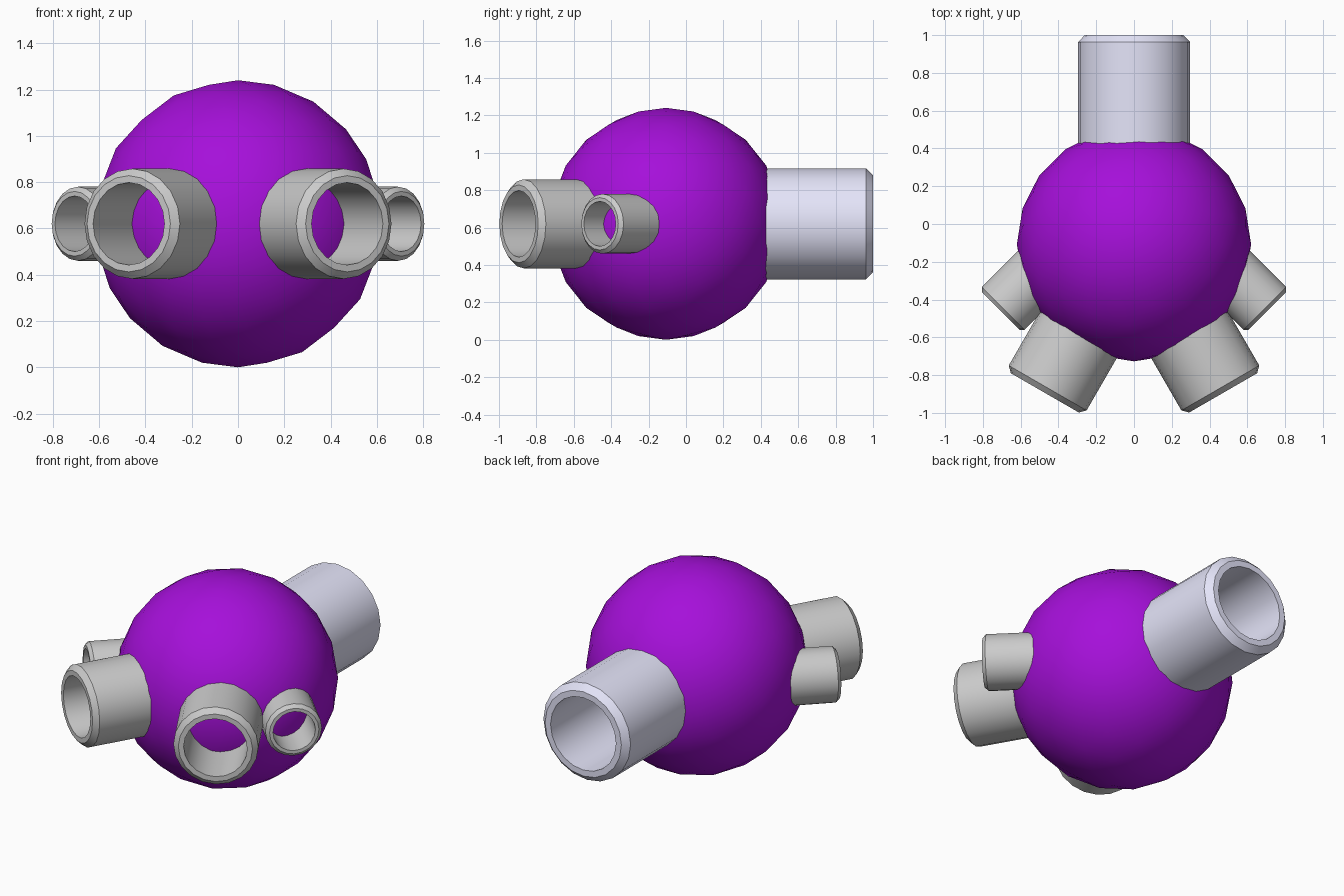
import bpy, bmesh, math
from mathutils import Vector

if "Cube" in bpy.data.objects:
    bpy.data.objects.remove(bpy.data.objects["Cube"])

Z = 0.62        # height of every axis
SIDES = 20


def paint(obj, name, rgb):
    mat = bpy.data.materials.new(name)
    mat.diffuse_color = (*rgb, 1)
    mat.use_nodes = True
    mat.node_tree.nodes["Principled BSDF"].inputs["Base Color"].default_value = mat.diffuse_color
    obj.data.materials.append(mat)


def smooth(obj, angle):
    bpy.ops.object.select_all(action='DESELECT')
    obj.select_set(True)
    bpy.context.view_layer.objects.active = obj
    bpy.ops.object.shade_smooth_by_angle(angle=math.radians(angle))


def tube(name, end, direction, radius, bore, bevel, length):
    """Hollow tube with a chamfered mouth at 'end', running back into the ball."""
    profile = [(radius, -length), (radius, -bevel), (radius - bevel, 0),
               (bore, 0), (bore, -length)]
    bm = bmesh.new()
    rings = []
    for r, h in profile:
        rings.append([bm.verts.new((r * math.cos(a), r * math.sin(a), h))
                      for a in (2 * math.pi * i / SIDES for i in range(SIDES))])
    for k, low in enumerate(rings):
        high = rings[(k + 1) % len(rings)]
        for i in range(SIDES):
            j = (i + 1) % SIDES
            bm.faces.new((low[i], low[j], high[j], high[i]))
    bmesh.ops.recalc_face_normals(bm, faces=bm.faces)
    mesh = bpy.data.meshes.new(name)
    bm.to_mesh(mesh)
    bm.free()
    obj = bpy.data.objects.new(name, mesh)
    bpy.context.collection.objects.link(obj)
    obj.location = (*end, Z)
    obj.rotation_euler = Vector((*direction, 0)).to_track_quat('Z', 'Y').to_euler()
    smooth(obj, 30)
    return obj


# Ball body
bpy.ops.mesh.primitive_ico_sphere_add(subdivisions=3, radius=0.62, location=(0, -0.107, Z))
ball = bpy.context.object
ball.name = "ball_body"
smooth(ball, 60)
paint(ball, "purple", (0.38, 0.005, 0.7))

# Large rear tube
rear = tube("rear_tube", (0, 1.0), (0, 1), 0.297, 0.223, 0.037, 0.72)
paint(rear, "pale_lavender", (0.78, 0.78, 0.95))

# Mirrored front and side tubes
for side, s in (("left", -1), ("right", 1)):
    tube("front_tube_" + side, (s * 0.472, -0.894), (s * 0.5, -0.866),
         0.238, 0.178, 0.03, 0.5)
    tube("side_tube_" + side, (s * 0.706, -0.461), (s, -1),
         0.16, 0.12, 0.02, 0.42)
